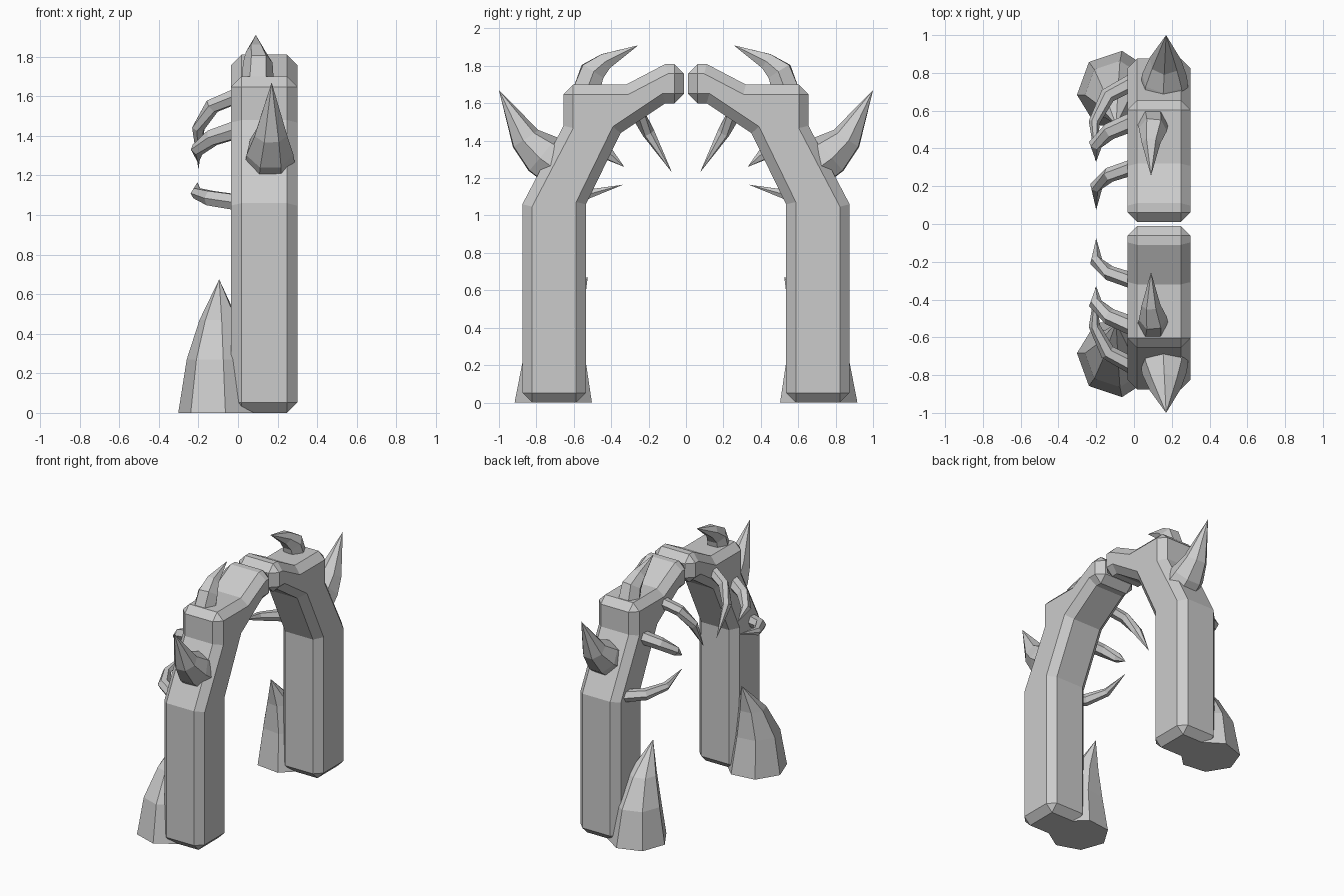
import bpy, bmesh, math
from mathutils import Vector

cube = bpy.data.objects.get("Cube")
if cube:
    bpy.data.objects.remove(cube, do_unlink=True)

stone = bpy.data.materials.new("grey_stone")
stone.use_nodes = True
GREY = (0.6, 0.6, 0.6, 1)
stone.diffuse_color = GREY
stone.node_tree.nodes["Principled BSDF"].inputs["Base Color"].default_value = GREY


def finish(name, bm, bevel=0):
    """Turn the bmesh into an object, bevel it and mirror it to the front half."""
    bmesh.ops.recalc_face_normals(bm, faces=bm.faces)
    mesh = bpy.data.meshes.new(name)
    bm.to_mesh(mesh)
    bm.free()
    mesh.materials.append(stone)
    obj = bpy.data.objects.new(name, mesh)
    bpy.context.collection.objects.link(obj)
    if bevel:
        mod = obj.modifiers.new("chamfer", "BEVEL")
        mod.width = bevel
        mod.segments = 1
        mod.limit_method = "ANGLE"
        mod.angle_limit = math.radians(60)
    mod = obj.modifiers.new("both_halves", "MIRROR")
    mod.use_axis = (False, True, False)
    mod.use_mirror_merge = False
    return obj


def spike(name, path, sides, level=False, turn=0.0):
    """Tapered horn along (x, y, z, radius) rings, ending in a point."""
    pts = [Vector(p[:3]) for p in path]
    bm = bmesh.new()
    rings = []
    for i, p in enumerate(path[:-1]):
        t = (pts[i + 1] - pts[max(i - 1, 0)]).normalized()
        if level:
            t = Vector((0, 0, 1))
        ref = Vector((0, 0, 1)) if abs(t.z) < 0.9 else Vector((0, 1, 0))
        u = t.cross(ref).normalized()
        v = t.cross(u)
        ring = []
        for k in range(sides):
            a = turn + math.tau * k / sides
            ring.append(bm.verts.new(pts[i] + p[3] * (u * math.cos(a) + v * math.sin(a))))
        rings.append(ring)
    bm.faces.new(rings[0])
    tip = bm.verts.new(pts[-1])
    for k in range(sides):
        n = (k + 1) % sides
        for a, b in zip(rings, rings[1:]):
            bm.faces.new((a[k], a[n], b[n], b[k]))
        bm.faces.new((rings[-1][k], rings[-1][n], tip))
    return finish(name, bm)


# Arch half: side profile (y, z) extruded across x, chamfered on hard edges
profile = [(0.535, 0), (0.875, 0), (0.875, 1.06), (0.655, 1.48), (0.655, 1.70),
           (0.32, 1.70), (0.11, 1.81), (0.01, 1.81), (0.01, 1.60), (0.11, 1.60),
           (0.35, 1.44), (0.535, 1.06)]
bm = bmesh.new()
face = bm.faces.new([bm.verts.new((-0.035, y, z)) for y, z in profile])
ext = bmesh.ops.extrude_face_region(bm, geom=[face])
bmesh.ops.translate(bm, vec=(0.335, 0, 0),
                    verts=[g for g in ext["geom"] if isinstance(g, bmesh.types.BMVert)])
finish("arch_pillar", bm, bevel=0.052)

# Large horn on the outer slope
spike("outer_horn", [(0.16, 0.70, 1.28, 0.13), (0.16, 0.77, 1.325, 0.122),
                     (0.165, 0.86, 1.41, 0.085), (0.17, 1.0, 1.67, 0)], 7, turn=0.2)

# Curved horn on the shoulder
spike("top_horn", [(0.10, 0.535, 1.66, 0.082), (0.10, 0.50, 1.77, 0.075),
                   (0.09, 0.43, 1.825, 0.05), (0.09, 0.255, 1.91, 0)], 6)

# Claws curling inward from the side
spike("upper_claw", [(-0.01, 0.30, 1.60, 0.042), (-0.13, 0.26, 1.55, 0.04),
                     (-0.20, 0.20, 1.44, 0.034), (-0.20, 0.075, 1.23, 0)], 6)
spike("middle_claw", [(-0.01, 0.54, 1.43, 0.05), (-0.13, 0.49, 1.39, 0.045),
                      (-0.205, 0.42, 1.33, 0.036), (-0.20, 0.33, 1.26, 0)], 6)
spike("lower_claw", [(-0.01, 0.75, 1.065, 0.045), (-0.14, 0.68, 1.085, 0.042),
                     (-0.21, 0.54, 1.11, 0.03), (-0.205, 0.335, 1.165, 0)], 6)

# Leaning rock spike at the foot
spike("foot_rock", [(-0.09, 0.705, 0, 0.213), (-0.095, 0.70, 0.27, 0.165),
                    (-0.095, 0.645, 0.47, 0.10), (-0.095, 0.525, 0.675, 0)],
      7, level=True, turn=0.1)
